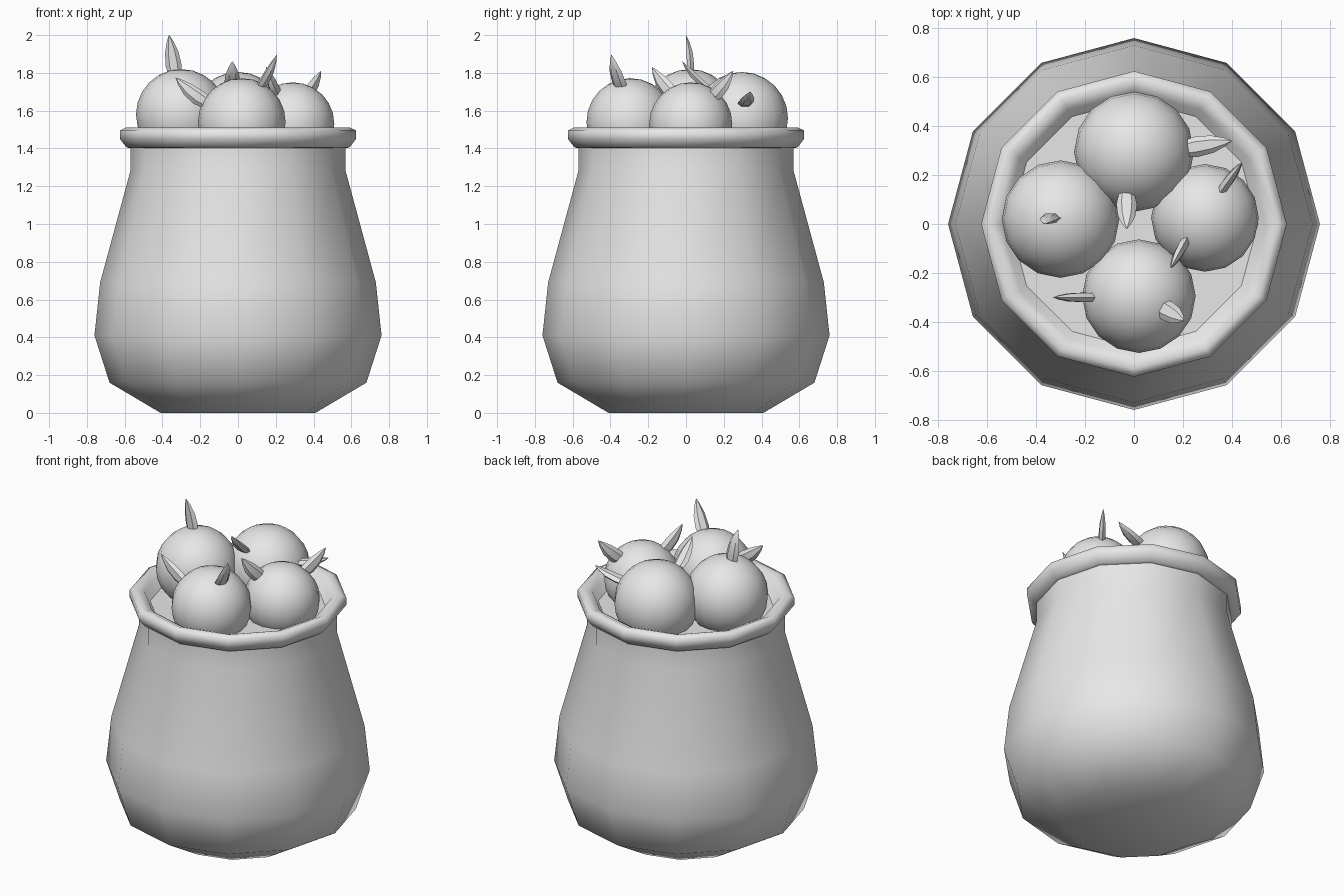
import bpy, bmesh, math
from mathutils import Vector

cube = bpy.data.objects.get("Cube")
if cube:
    bpy.data.objects.remove(cube, do_unlink=True)

grey = bpy.data.materials.new("plain_grey")
grey.use_nodes = True
grey.diffuse_color = (0.8, 0.8, 0.8, 1)
grey.node_tree.nodes["Principled BSDF"].inputs["Base Color"].default_value = (0.8, 0.8, 0.8, 1)


def finish(bm, name, angle):
    bmesh.ops.recalc_face_normals(bm, faces=bm.faces[:])
    mesh = bpy.data.meshes.new(name)
    bm.to_mesh(mesh)
    bm.free()
    obj = bpy.data.objects.new(name, mesh)
    bpy.context.collection.objects.link(obj)
    mesh.materials.append(grey)
    bpy.ops.object.select_all(action="DESELECT")
    obj.select_set(True)
    bpy.context.view_layer.objects.active = obj
    bpy.ops.object.shade_smooth_by_angle(angle=math.radians(angle))
    return obj


def skin(bm, rings):
    """Join successive rings of vertices and cap both ends."""
    count = len(rings[0])
    for a, b in zip(rings, rings[1:]):
        for i in range(count):
            j = (i + 1) % count
            bm.faces.new((a[i], a[j], b[j], b[i]))
    bm.faces.new(rings[0])
    bm.faces.new(rings[-1])


def lathe(name, profile, angle, sides=12):
    bm = bmesh.new()
    rings = []
    for r, z in profile:
        turns = [math.tau * i / sides for i in range(sides)]
        rings.append([bm.verts.new((r * math.cos(t), r * math.sin(t), z)) for t in turns])
    skin(bm, rings)
    return finish(bm, name, angle)


def ball(name, centre, radius):
    bm = bmesh.new()
    bmesh.ops.create_uvsphere(bm, u_segments=16, v_segments=12, radius=radius)
    bmesh.ops.translate(bm, verts=bm.verts[:], vec=centre)
    return finish(bm, name, 60)


def thorn(name, base, tip, flat, sides=6):
    """Curved leaf-like thorn; flat lays its broad side level."""
    base, tip = Vector(base), Vector(tip)
    along = (tip - base).normalized()
    level = along.cross(Vector((0, 0, 1)))
    if level.length < 0.4:
        level = Vector((1, 0, 0))
    level = (level - along * level.dot(along)).normalized()
    upright = level.cross(along).normalized()
    wide, thin = (level, upright) if flat else (upright, level)
    start = base - along * 0.03
    bend = (start + tip) / 2 - upright * 0.02
    bm = bmesh.new()
    rings = []
    for t, size in ((0, 0.75), (0.3, 1), (0.6, 0.85), (0.85, 0.42), (1, 0.03)):
        mid = start * (1 - t) ** 2 + bend * (2 * t * (1 - t)) + tip * t ** 2
        ring = []
        for i in range(sides):
            a = math.tau * i / sides
            ring.append(bm.verts.new(mid + size * (wide * 0.042 * math.cos(a) + thin * 0.022 * math.sin(a))))
        rings.append(ring)
    skin(bm, rings)
    return finish(bm, name, 40)


# Sack body
lathe("sack_body", [(0.41, 0), (0.68, 0.16), (0.76, 0.41), (0.73, 0.69),
                    (0.57, 1.28), (0.57, 1.43)], 50)

# Rolled rim with the shallow hollow inside it
lathe("sack_rim", [(0.56, 1.40), (0.59, 1.405), (0.625, 1.45), (0.625, 1.495), (0.59, 1.512),
                   (0.54, 1.49), (0.49, 1.40), (0.40, 1.36)], 70)

# Round fruits
ball("left_hand_fruit", (-0.30, 0.02, 1.58), 0.24)
ball("front_fruit", (0.02, -0.295, 1.54), 0.232)
ball("right_hand_fruit", (0.29, 0.025, 1.53), 0.22)
ball("back_fruit", (0, 0.295, 1.56), 0.245)

# Thorns: base, tip, broad side level or upright
thorns = [
    ((-0.335, 0.02, 1.80), (-0.365, 0.00, 2.00), True),
    ((-0.17, -0.30, 1.65), (-0.33, -0.30, 1.775), False),
    ((0.11, -0.34, 1.72), (0.205, -0.395, 1.895), True),
    ((0.21, -0.07, 1.69), (0.15, -0.18, 1.83), False),
    ((0.36, 0.14, 1.68), (0.44, 0.25, 1.81), False),
    ((0.22, 0.31, 1.64), (0.40, 0.34, 1.70), True),
    ((-0.03, 0.11, 1.73), (-0.03, -0.02, 1.86), True),
]
for base, tip, flat in thorns:
    thorn("fruit_thorn", base, tip, flat)
